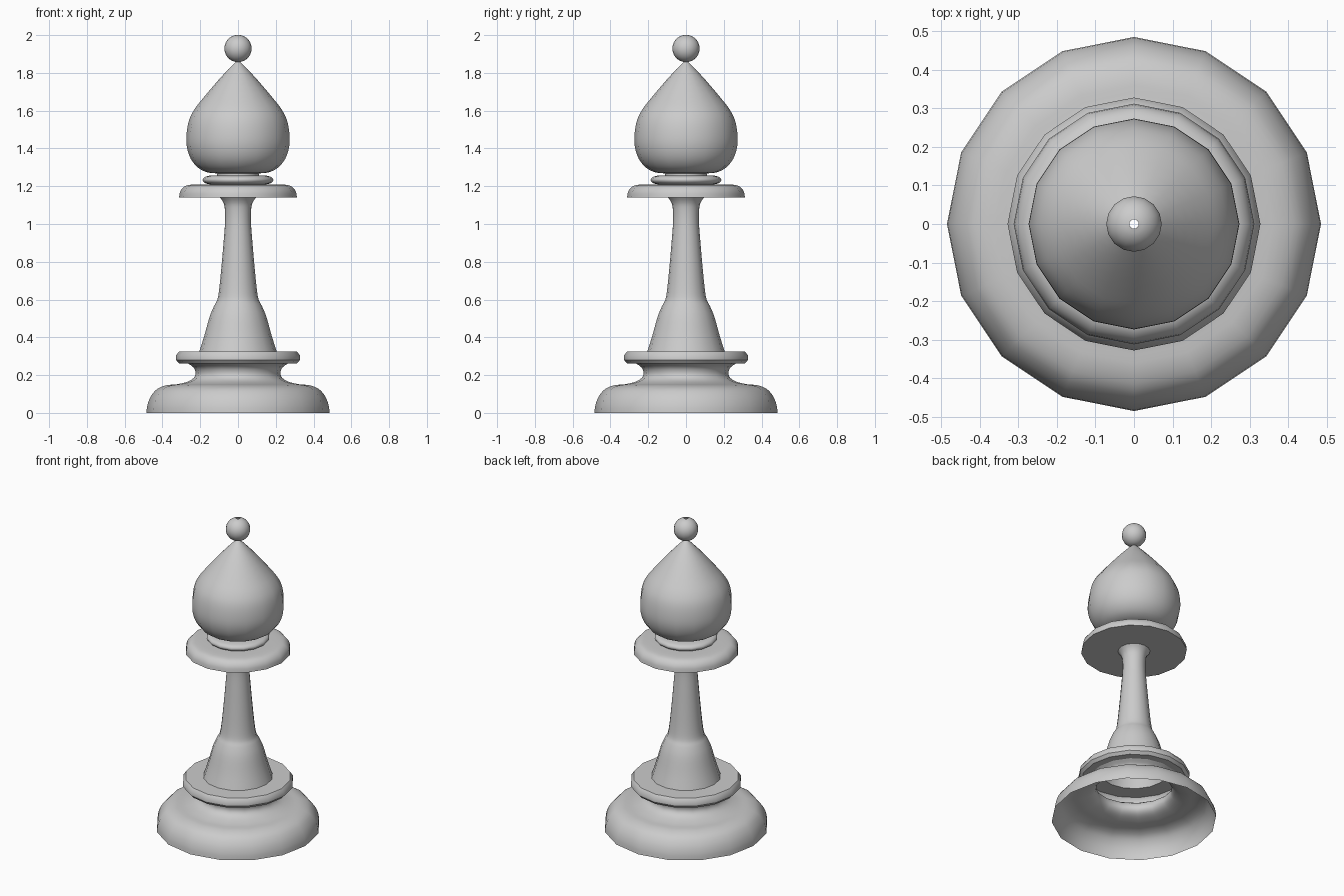
import bpy, bmesh, math
from mathutils import Vector

if "Cube" in bpy.data.objects:
    bpy.data.objects.remove(bpy.data.objects["Cube"])

SIDES = 16


def smooth_run(pts, steps=3):
    """Catmull-Rom curve through the points; two-point runs stay straight."""
    p = [Vector(q) for q in pts]
    if len(p) < 3:
        return p
    p = [2 * p[0] - p[1]] + p + [2 * p[-1] - p[-2]]
    out = []
    for a, b, c, d in zip(p, p[1:], p[2:], p[3:]):
        for i in range(steps):
            t = i / steps
            out.append(0.5 * (2 * b + (c - a) * t + (2 * a - 5 * b + 4 * c - d) * t * t
                              + (3 * b - a - 3 * c + d) * t ** 3))
    return out + [p[-2]]


def lathe(name, *runs):
    """Open shell turned from (radius, height) runs, listed bottom to top."""
    profile = []
    for run in runs:
        for q in smooth_run(run):
            if not profile or (q - profile[-1]).length > 1e-5:
                profile.append(q)
    bm = bmesh.new()
    rings = []
    for r, z in profile:
        angles = [2 * math.pi * i / SIDES for i in range(SIDES)]
        rings.append([bm.verts.new((r * math.cos(a), r * math.sin(a), z)) for a in angles])
    for lo, hi in zip(rings, rings[1:]):
        for i in range(SIDES):
            j = (i + 1) % SIDES
            bm.faces.new((lo[i], lo[j], hi[j], hi[i]))
    mesh = bpy.data.meshes.new(name)
    bm.to_mesh(mesh)
    bm.free()
    ob = bpy.data.objects.new(name, mesh)
    bpy.context.collection.objects.link(ob)
    bpy.ops.object.select_all(action='DESELECT')
    ob.select_set(True)
    bpy.context.view_layer.objects.active = ob
    bpy.ops.object.shade_smooth_by_angle(angle=math.radians(38))


# Hollow foot with a concave waist
lathe("base",
      [(.485, 0), (.48, .04), (.463, .085), (.43, .125), (.38, .146), (.32, .152),
       (.265, .166), (.235, .185), (.225, .21), (.235, .24), (.265, .262)])

# Bevelled disc above the foot
lathe("lower_ring", [(.265, .262), (.312, .262)], [(.312, .262), (.328, .28)],
      [(.328, .28), (.328, .304)], [(.328, .304), (.312, .325)], [(.312, .325), (.205, .325)])

# Tapered stem with a shoulder and flared top
lathe("stem",
      [(.205, .325), (.178, .41), (.15, .51), (.126, .567), (.109, .60), (.099, .66),
       (.088, .77), (.075, .92), (.068, 1.02), (.071, 1.09), (.081, 1.12), (.095, 1.14)])

# Wide collar, flat underneath and rounded on top
lathe("collar", [(.095, 1.14), (.312, 1.14)],
      [(.312, 1.14), (.306, 1.172), (.286, 1.197), (.25, 1.208), (.15, 1.21)])

# Thin rounded ring and neck
lathe("neck_ring",
      [(.15, 1.21), (.176, 1.217), (.187, 1.233), (.176, 1.249), (.15, 1.256)],
      [(.15, 1.256), (.11, 1.258)], [(.11, 1.258), (.11, 1.272)])

# Teardrop head
lathe("head",
      [(.11, 1.268), (.16, 1.273), (.21, 1.297), (.25, 1.345), (.271, 1.41), (.272, 1.48),
       (.259, 1.55), (.232, 1.605), (.19, 1.66), (.11, 1.755), (.05, 1.82), (.012, 1.858)])

# Ball finial with a tiny open tip
ball = [math.asin(.012 / .072) + (math.pi - 2 * math.asin(.012 / .072)) * i / 12 for i in range(13)]
lathe("finial", [(.072 * math.sin(a), 1.929 - .072 * math.cos(a)) for a in ball])
